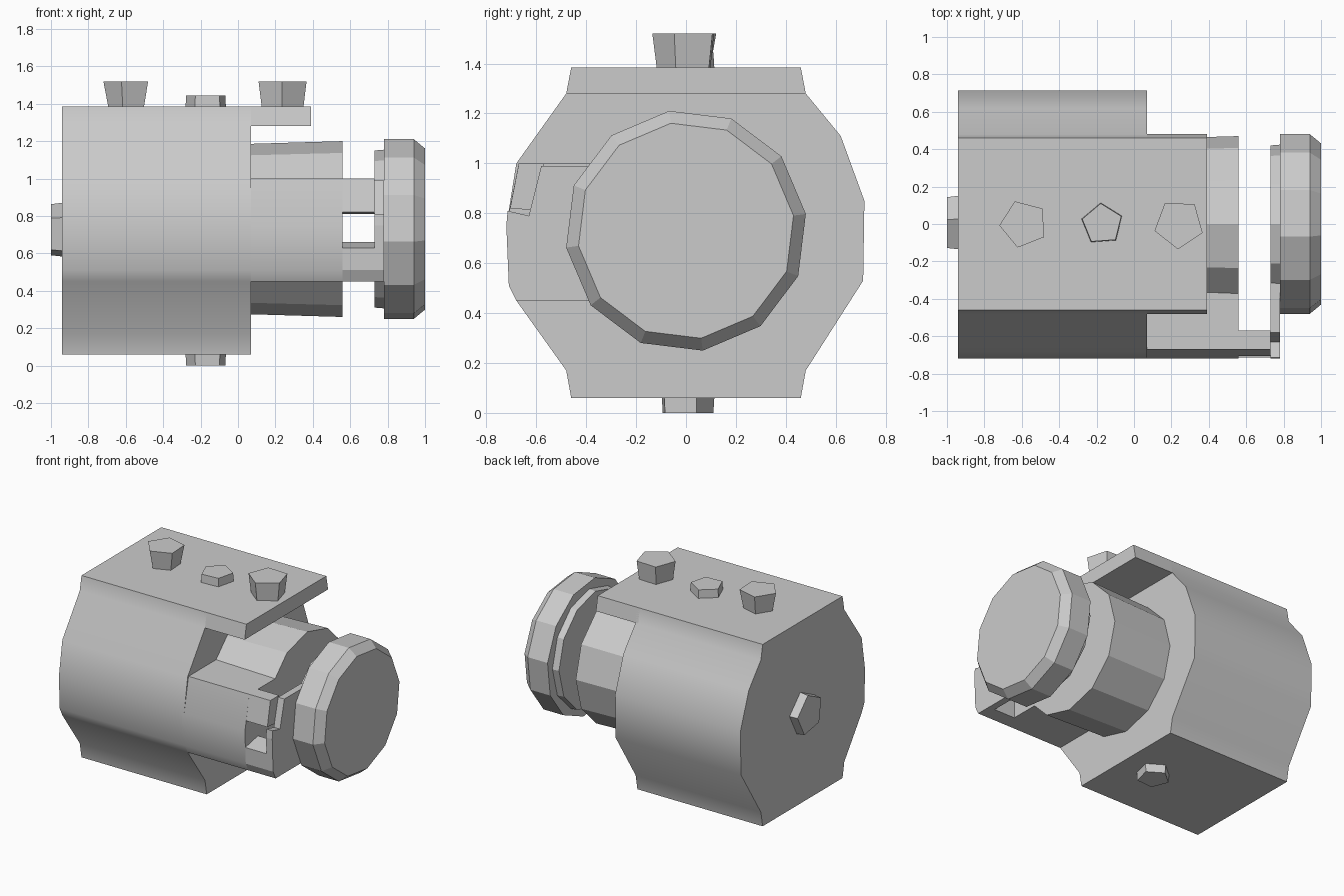
import bpy, bmesh, math

if "Cube" in bpy.data.objects:
    bpy.data.objects.remove(bpy.data.objects["Cube"], do_unlink=True)

grey = bpy.data.materials.new("plain grey")
grey.use_nodes = True
colour = (0.6, 0.6, 0.6, 1)
grey.diffuse_color = colour
grey.node_tree.nodes["Principled BSDF"].inputs["Base Color"].default_value = colour

AXIS_Z = 0.73  # height of the barrel axis


def loft(name, rings, smooth=0):
    """Skin a list of equally sized point rings and cap both ends."""
    bm = bmesh.new()
    loops = [[bm.verts.new(p) for p in ring] for ring in rings]
    n = len(loops[0])
    for a, b in zip(loops, loops[1:]):
        for i in range(n):
            j = (i + 1) % n
            bm.faces.new((a[i], a[j], b[j], b[i]))
    bm.faces.new(loops[0][::-1])
    bm.faces.new(loops[-1])
    bmesh.ops.recalc_face_normals(bm, faces=bm.faces)
    mesh = bpy.data.meshes.new(name)
    bm.to_mesh(mesh)
    bm.free()
    mesh.materials.append(grey)
    obj = bpy.data.objects.new(name, mesh)
    bpy.context.collection.objects.link(obj)
    if smooth:
        bpy.ops.object.select_all(action='DESELECT')
        obj.select_set(True)
        bpy.context.view_layer.objects.active = obj
        bpy.ops.object.shade_smooth_by_angle(angle=math.radians(smooth))
    return obj


def extrude_x(name, profile, x0, x1, smooth=0):
    return loft(name, [[(x, y, z) for y, z in profile] for x in (x0, x1)], smooth)


def barrel(name, stations, sides=12, turn=0, smooth=0):
    """Turned part along x; stations are (x, radius) pairs."""
    angles = [turn + math.tau * i / sides for i in range(sides)]
    return loft(name, [[(x, r * math.cos(a), AXIS_Z + r * math.sin(a))
                        for a in angles] for x, r in stations], smooth)


def stud(name, base, direction, height, r_base, r_tip, turn):
    """Five-sided stud standing on a surface along z (+1/-1) or -x."""
    rings = []
    for h, r in ((-0.02, r_base), (height, r_tip)):
        ring = []
        for i in range(5):
            a = turn + math.tau * i / 5
            u, v = r * math.cos(a), r * math.sin(a)
            if direction == "side":
                ring.append((base[0] - h, base[1] + u, base[2] + v))
            else:
                ring.append((base[0] + u, base[1] + v, base[2] + h * direction))
        rings.append(ring)
    return loft(name, rings)


# Main housing
housing = [(-0.46, 1.385), (0.46, 1.385), (0.48, 1.28), (0.62, 1.11),
           (0.715, 0.85), (0.71, 0.53), (0.48, 0.17), (0.46, 0.06),
           (-0.46, 0.06), (-0.48, 0.17), (-0.68, 0.45), (-0.71, 0.51),
           (-0.72, 0.75), (-0.68, 1.0), (-0.48, 1.28)]
extrude_x("housing", housing, -0.94, 0.07, smooth=35)

# Overhanging top plate
plate = [(-0.46, 1.385), (0.46, 1.385), (0.48, 1.28), (-0.48, 1.28)]
extrude_x("top_plate", plate, 0.05, 0.39)

# Neck, rear ring and front cap
barrel("neck", [(0.05, 0.455), (0.56, 0.47)], smooth=20)
barrel("ring", [(0.73, 0.42), (0.79, 0.425)], smooth=20)
barrel("cap", [(0.78, 0.485), (0.94, 0.485), (1.0, 0.435)], turn=math.radians(8))

# Side arm: thick root, two bars around the window, notched end tab
root = [(-0.67, 1.0), (-0.72, 0.75), (-0.71, 0.51), (-0.68, 0.45),
        (-0.3, 0.45), (-0.3, 1.0)]
extrude_x("arm_root", root, 0.05, 0.56, smooth=35)
upper = [(-0.67, 1.0), (-0.705, 0.82), (-0.58, 0.81), (-0.57, 1.0)]
extrude_x("arm_upper_bar", upper, 0.56, 0.73)
lower = [(-0.715, 0.63), (-0.71, 0.51), (-0.68, 0.45), (-0.57, 0.45), (-0.57, 0.66)]
extrude_x("arm_lower_bar", lower, 0.56, 0.73)
tab = [(-0.58, 0.99), (-0.63, 0.79), (-0.715, 0.81), (-0.72, 0.75), (-0.71, 0.51),
       (-0.68, 0.45), (-0.3, 0.45), (-0.3, 0.99)]
extrude_x("arm_end_tab", tab, 0.73, 0.78)

# Studs on the top, bottom and end
stud("top_stud_rear", (-0.59, 0, 1.385), 1, 0.135, 0.10, 0.13, 3.2)
stud("top_stud_middle", (-0.17, 0, 1.385), 1, 0.06, 0.115, 0.11, 2.9)
stud("top_stud_front", (0.24, 0, 1.385), 1, 0.135, 0.115, 0.135, 0.9)
stud("bottom_stud", (-0.17, 0, 0.06), -1, 0.06, 0.115, 0.11, 2.9)
stud("end_stud", (-0.94, 0, 0.72), "side", 0.06, 0.155, 0.145, 1.4)
